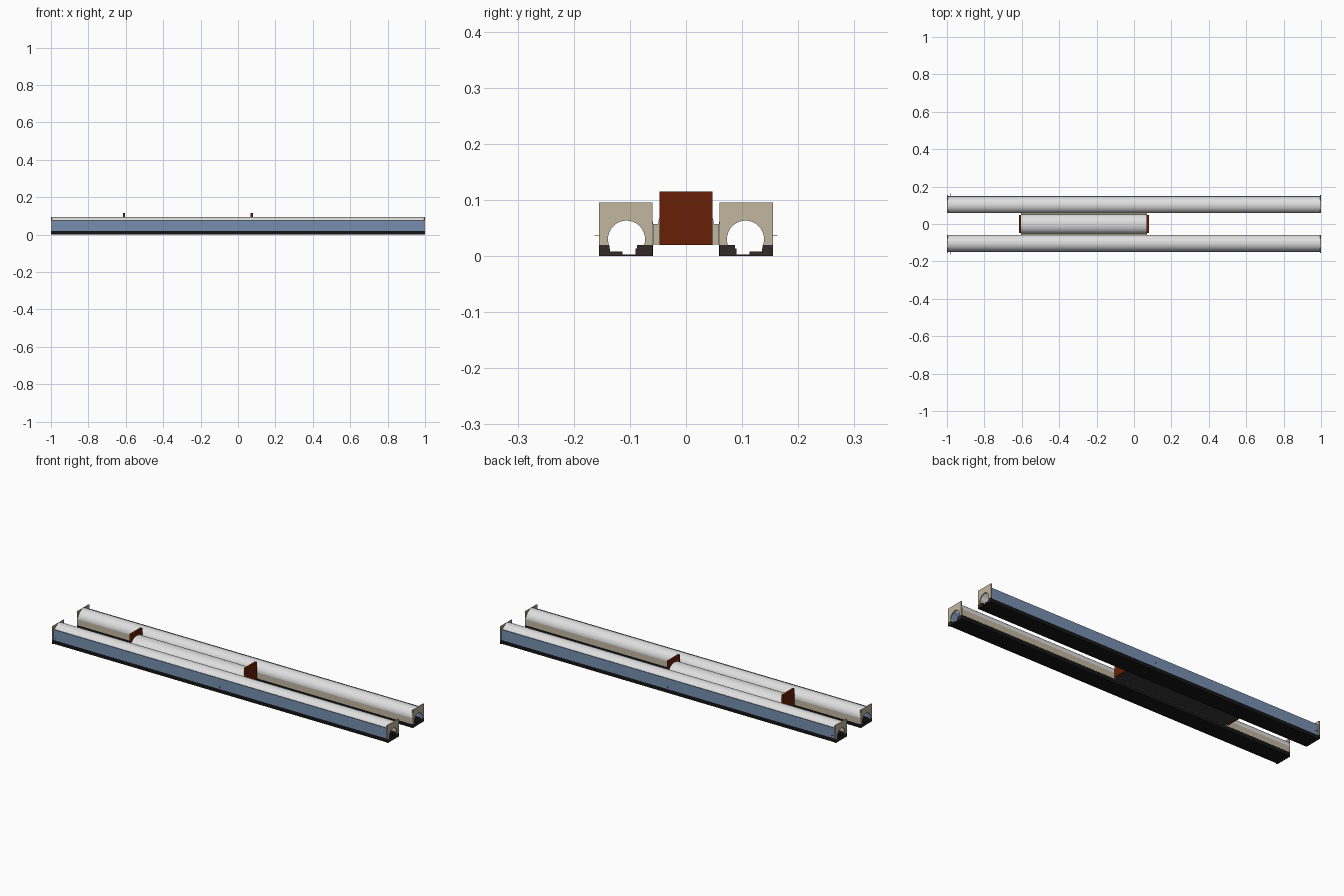
import bpy, bmesh, math

if "Cube" in bpy.data.objects:
    bpy.data.objects.remove(bpy.data.objects["Cube"])


def mat(name, rgb):
    m = bpy.data.materials.new(name)
    m.diffuse_color = (*rgb, 1)
    m.use_nodes = True
    m.node_tree.nodes["Principled BSDF"].inputs["Base Color"].default_value = m.diffuse_color
    return m


GRAY = mat("light gray", (0.74, 0.74, 0.74))
TAN = mat("tan", (0.54, 0.465, 0.35))
BLUE = mat("steel blue", (0.18, 0.275, 0.44))
BLACK = mat("near black", (0.007, 0.007, 0.007))
CHARCOAL = mat("charcoal", (0.04, 0.04, 0.04))
BROWN = mat("dark brown", (0.033, 0.022, 0.023))
RED = mat("rust red", (0.14, 0.014, 0.002))


def extrude(name, profile, x0, x1, mats, rule=None, smooth=False):
    """Extrude a (y, z) profile along x."""
    me = bpy.data.meshes.new(name)
    bm = bmesh.new()
    a = [bm.verts.new((x0, y, z)) for y, z in profile]
    b = [bm.verts.new((x1, y, z)) for y, z in profile]
    bm.faces.new(a)
    bm.faces.new(b)
    for i in range(len(a)):
        j = (i + 1) % len(a)
        bm.faces.new((a[i], a[j], b[j], b[i]))
    bmesh.ops.recalc_face_normals(bm, faces=bm.faces)
    bm.normal_update()
    if rule:
        for f in bm.faces:
            f.material_index = rule(f)
    bm.to_mesh(me)
    bm.free()
    for m in mats:
        me.materials.append(m)
    ob = bpy.data.objects.new(name, me)
    bpy.context.collection.objects.link(ob)
    if smooth:
        bpy.ops.object.select_all(action='DESELECT')
        ob.select_set(True)
        bpy.context.view_layer.objects.active = ob
        bpy.ops.object.shade_smooth_by_angle(angle=math.radians(30))
    return ob


def rect(y0, y1, z0, z1):
    return [(y0, z0), (y1, z0), (y1, z1), (y0, z1)]


def arch(yc, half, z0, z1, top, n=32):
    """Straight walls with a rounded roof."""
    pts = [(yc - half * math.cos(math.pi * i / n),
            z1 + (top - z1) * math.sin(math.pi * i / n)) for i in range(n + 1)]
    return [(yc - half, z0)] + pts + [(yc + half, z0)]


def cover(name, yc, half, z0, z1, top, x0, x1, side):
    """Hollow cover: gray rounded roof, tan walls, blue inside the outer wall."""
    t = 0.003
    outer = arch(yc, half, z0, z1, top)
    inner = arch(yc, half - t, z0, z1, top - t)

    def rule(f):
        c, n = f.calc_center_median(), f.normal
        if abs(n.x) > 0.9:
            return 0
        if side * (c.y - yc) > 0 and side * n.y < 0 and c.z < 0.077:
            return 2
        return 1 if c.z < z1 else 0
    extrude(name, outer + inner[::-1], x0, x1, [GRAY, TAN, BLUE], rule, True)


def base_profile(s, y0, y1):
    """Stepped, slotted floor of a long channel."""
    p = [(y1, 0), (y1, .02), (.137, .02), (.135, .008), (.113, .008), (.113, .003),
         (.09, .003), (.09, .013), (.087, .013), (.087, .02), (y0, .02), (y0, 0)]
    return [(s * y, z) for y, z in p]


def end_profile(s):
    """Square end plate with a round opening at the bottom."""
    c, zc, r = 0.106, 0.03, 0.033
    a = math.asin(0.01 / r)
    hole = [(c + r * math.cos(-a + (math.pi + 2 * a) * i / 32),
             zc + r * math.sin(-a + (math.pi + 2 * a) * i / 32)) for i in range(33)]
    p = [(.06, .02), (.06, .095), (.155, .095), (.155, .02)] + hole
    return [(s * y, z) for y, z in p]


# Two long side channels
for s, tag in ((-1, "front"), (1, "back")):
    cover(tag + "_cover", s * 0.102, 0.044, 0.02, 0.052, 0.0945, -0.995, 0.995, s)
    extrude(tag + "_base", base_profile(s, .059, .149), -0.995, 0.995, [BLACK])
    # Flat blue plate on the outer side
    y0, y1 = sorted((s * 0.146, s * 0.149))
    extrude(tag + "_side_plate", rect(y0, y1, .02, .077), -0.995, 0.995, [BLUE])
    # End plates with dark feet
    for e, end in ((-1, "left"), (1, "right")):
        x0, x1 = sorted((e * 0.994, e * 1.0))
        extrude(f"{tag}_{end}_end_plate", end_profile(s), x0, x1, [TAN])
        extrude(f"{tag}_{end}_end_foot", base_profile(s, .06, .155), x0, x1, [BROWN])
    # Tiny pins on the outer wall
    for x in (-0.98, 0.0):
        y0, y1 = sorted((s * 0.147, s * 0.163))
        extrude(tag + "_pin", rect(y0, y1, .0355, .0365),
                x - .0005, x + .0005, [BROWN])

# Short middle channel: wide tan tray with a charcoal underside
extrude("middle_tray", rect(-.0575, .0575, .0205, .057), -0.604, 0.069, [TAN, CHARCOAL],
        lambda f: 1 if f.normal.z < -0.9 else 0)
cover("middle_cover", 0, 0.05, 0.04, 0.056, 0.092, -0.604, 0.069, 0)
for x in (-0.609, 0.074):
    extrude("middle_end_plate", rect(-.047, .047, .02, .115), x - .006, x + .006, [RED])
